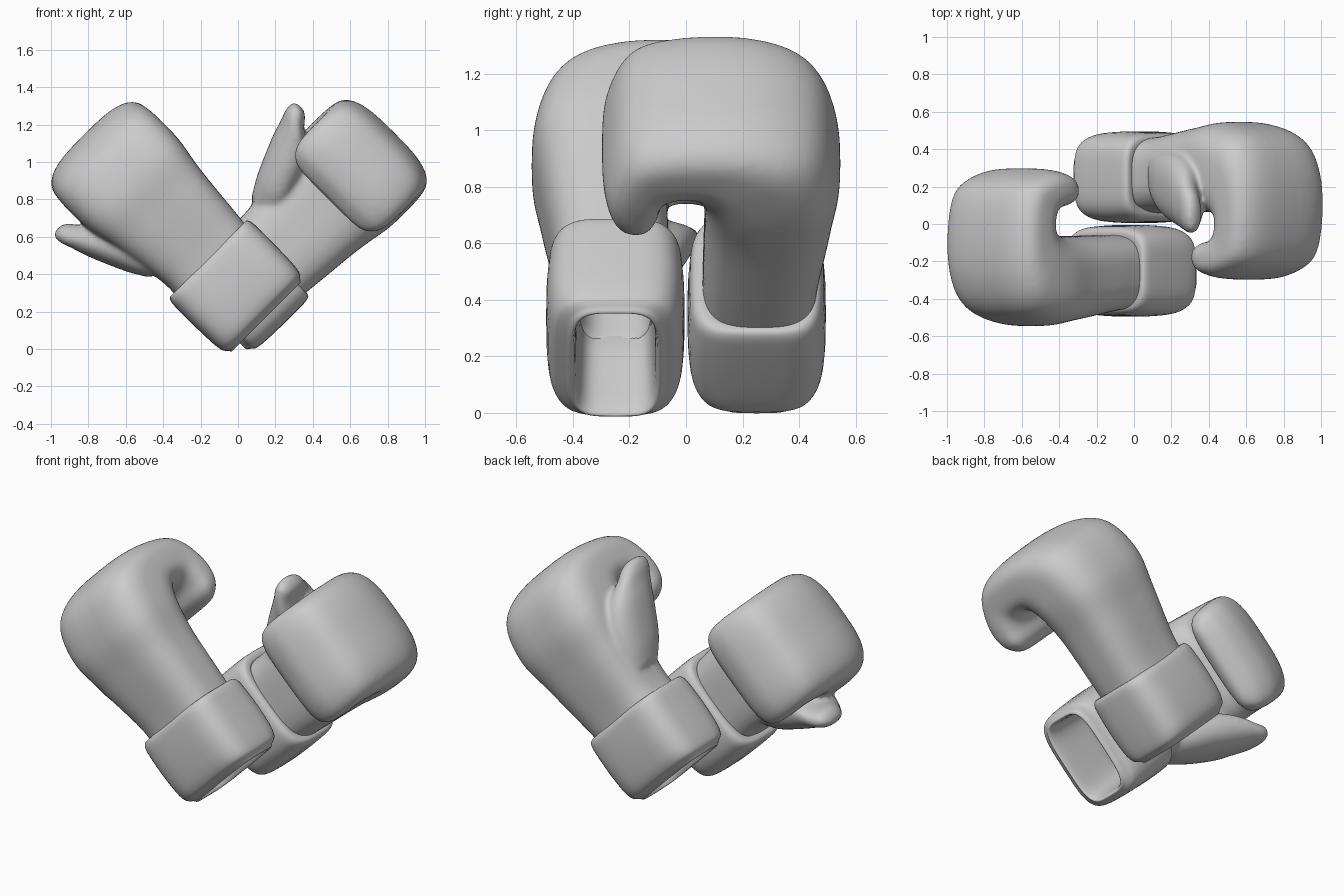
import bpy, bmesh, math
from mathutils import Vector

if "Cube" in bpy.data.objects:
    bpy.data.objects.remove(bpy.data.objects["Cube"])

S = math.sqrt(0.5)
SEG = 48


def spow(v, n):
    return math.copysign(abs(v) ** (2 / n), v)


def ring_points(r, n):
    """Rounded-rectangle section: back point, palm point (u,t), width centre, half width."""
    bu, bt, pu, pt, wc, hw = r
    pts = []
    for i in range(SEG):
        a = 2 * math.pi * i / SEG
        c, s = spow(math.cos(a), n), spow(math.sin(a), n)
        pts.append(((bu + pu) / 2 + (pu - bu) / 2 * c, wc + hw * s,
                    (bt + pt) / 2 + (pt - bt) / 2 * c))
    return pts


def smooth_rings(rings, steps):
    """Catmull-Rom interpolation between key sections."""
    out = []
    for i in range(len(rings) - 1):
        p0, p1 = rings[max(i - 1, 0)], rings[i]
        p2, p3 = rings[i + 1], rings[min(i + 2, len(rings) - 1)]
        for k in range(steps):
            t = k / steps
            out.append([0.5 * (2 * b + (c - a) * t + (2 * a - 5 * b + 4 * c - d) * t * t
                               + (3 * b - a - 3 * c + d) * t ** 3)
                        for a, b, c, d in zip(p0, p1, p2, p3)])
    out.append(rings[-1])
    return out


def loft(bm, rings, place, n, steps, closed=False):
    loops = [[bm.verts.new(place(*p)) for p in ring_points(r, n)]
             for r in smooth_rings(rings, steps)]
    pairs = list(zip(loops, loops[1:]))
    if closed:
        pairs.append((loops[-1], loops[0]))
    for a, b in pairs:
        for i in range(SEG):
            j = (i + 1) % SEG
            bm.faces.new((a[i], a[j], b[j], b[i]))
    if not closed:
        bm.faces.new(loops[0])
        bm.faces.new(loops[-1])


def finish(bm, name):
    bmesh.ops.recalc_face_normals(bm, faces=bm.faces[:])
    me = bpy.data.meshes.new(name)
    bm.to_mesh(me)
    bm.free()
    me.polygons.foreach_set("use_smooth", [True] * len(me.polygons))
    ob = bpy.data.objects.new(name, me)
    bpy.context.collection.objects.link(ob)
    return ob


# Padded hand: wrist cavity first, then out and over to the curled fingertips
HAND = [
    (.60, -.125, .60, .125, 0, .21),
    (.55, -.132, .55, .132, 0, .222),
    (.40, -.135, .40, .135, 0, .225),
    (.37, -.165, .37, .16, 0, .237),
    (.40, -.205, .40, .19, 0, .262),
    (.55, -.225, .55, .19, -.01, .27),
    (.83, -.27, .83, .185, -.003, .305),
    (1.06, -.295, 1.0, .20, 0, .34),
    (1.285, -.225, 1.07, .235, 0, .345),
    (1.39, -.045, 1.085, .26, 0, .34),
    (1.408, .22, 1.08, .28, 0, .335),
    (1.35, .445, 1.06, .305, 0, .33),
    (1.16, .54, 1.03, .325, 0, .33),
    (1.01, .535, .97, .34, 0, .315),
    (.93, .48, .925, .38, 0, .26),
    (.91, .445, .91, .42, 0, .18),
]

# Thumb with web: length, width centre, depth centre, half width, half depth
THUMB = [(.62, .20, .0, .09, .13), (.72, .235, .03, .115, .17), (.84, .28, .055, .125, .19),
         (.95, .325, .085, .125, .19), (1.03, .375, .125, .10, .17),
         (1.085, .425, .165, .07, .135), (1.135, .447, .19, .05, .095),
         (1.155, .45, .195, .02, .035)]

# Cuff wall: length, half depth, half width (inside, rim, outside)
CUFF = [(.40, .13, .225), (.12, .14, .237), (.05, .148, .247), (.033, .156, .255),
        (.036, .166, .264), (.048, .178, .272), (.06, .20, .283), (.08, .221, .294),
        (.14, .238, .302), (.27, .245, .306), (.40, .239, .306), (.45, .23, .302),
        (.472, .21, .288), (.472, .18, .255)]


def glove(prefix, side):
    # side -1 leans left and curls backwards, side 1 leans right and curls forwards
    def place(u, w, t):
        u += 0.008 * side - 0.01
        w = w * side + 0.228
        return Vector((side * S * (u - w), side * (0.25 - t), S * (u + w)))

    bm = bmesh.new()
    loft(bm, HAND, place, 3.1, 6)
    loft(bm, [(u, t - d, u, t + d, w, h) for u, w, t, h, d in THUMB], place, 2.3, 5)
    hand = finish(bm, prefix + "_hand")
    # Fuse thumb and hand into one soft skin
    rm = hand.modifiers.new("fuse", 'REMESH')
    rm.mode = 'VOXEL'
    rm.voxel_size = 0.013
    rm.use_smooth_shade = True
    sm = hand.modifiers.new("soften", 'SMOOTH')
    sm.factor, sm.iterations = 0.5, 10

    bm = bmesh.new()
    loft(bm, [(u, -d, u, d, 0, h) for u, d, h in CUFF], place, 4, 3, closed=True)
    finish(bm, prefix + "_cuff")


glove("left_glove", -1)
glove("right_glove", 1)
